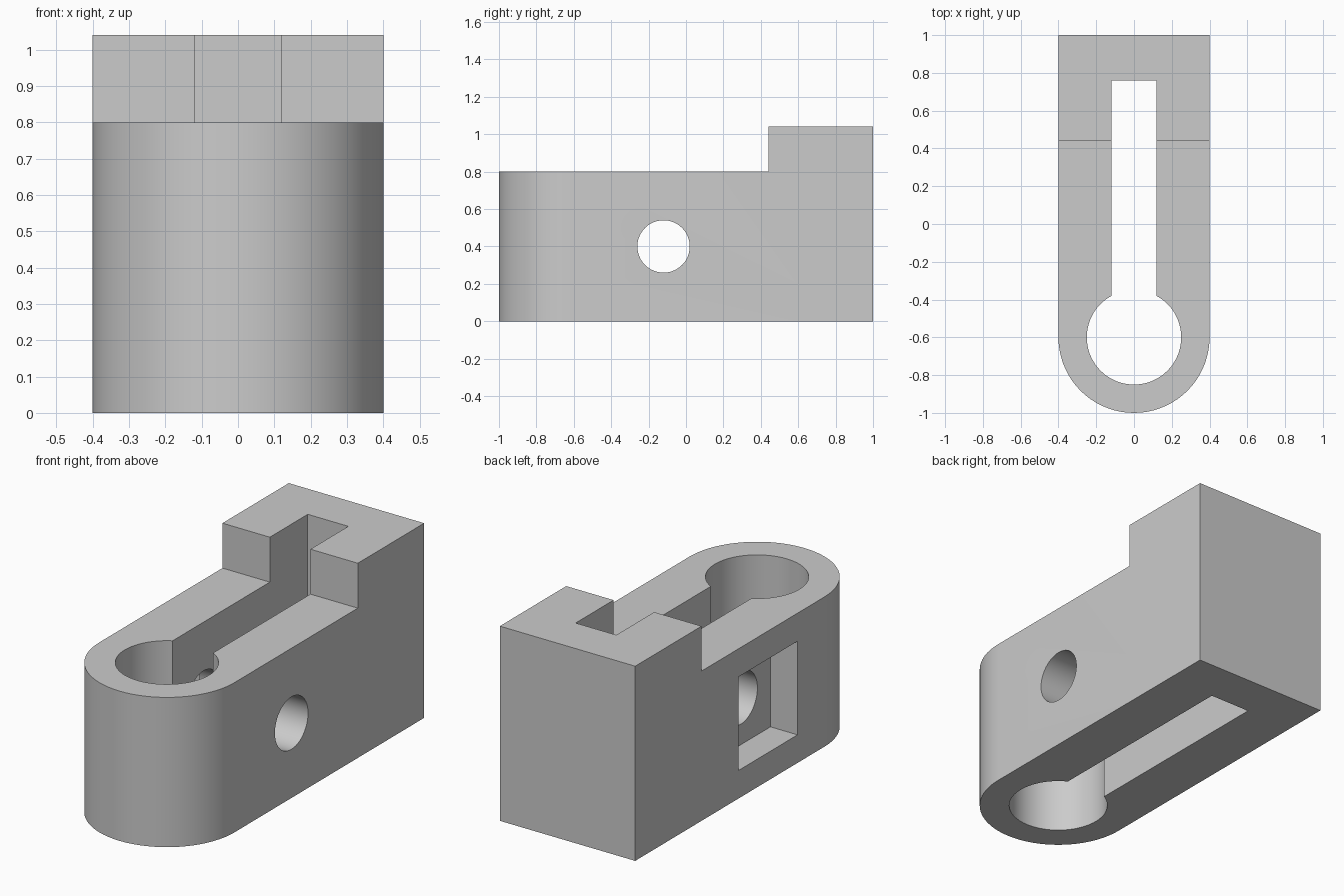
import bpy, bmesh, math
from mathutils import Vector

if "Cube" in bpy.data.objects:
    bpy.data.objects.remove(bpy.data.objects["Cube"])

grey = bpy.data.materials.new("plain grey")
grey.diffuse_color = (0.6, 0.6, 0.6, 1)
grey.use_nodes = True
grey.node_tree.nodes["Principled BSDF"].inputs["Base Color"].default_value = grey.diffuse_color


def arc(cx, cy, r, a0, a1, n):
    """Points along an arc, angles in degrees, both ends included."""
    return [(cx + r * math.cos(math.radians(a0 + (a1 - a0) * i / n)),
             cy + r * math.sin(math.radians(a0 + (a1 - a0) * i / n)))
            for i in range(n + 1)]


def prism(name, outline, lo, hi, axis="z"):
    """Extrude an outline (x, y) along z, or (y, z) along x."""
    place = (lambda p, d: (p[0], p[1], d)) if axis == "z" else (lambda p, d: (d, p[0], p[1]))
    bm = bmesh.new()
    face = bm.faces.new([bm.verts.new(place(p, lo)) for p in outline])
    ext = bmesh.ops.extrude_face_region(bm, geom=[face])
    shift = Vector(place((0, 0), hi - lo))
    bmesh.ops.translate(bm, vec=shift,
                        verts=[v for v in ext["geom"] if isinstance(v, bmesh.types.BMVert)])
    bmesh.ops.recalc_face_normals(bm, faces=bm.faces)
    mesh = bpy.data.meshes.new(name)
    bm.to_mesh(mesh)
    bm.free()
    mesh.materials.append(grey)
    ob = bpy.data.objects.new(name, mesh)
    bpy.context.collection.objects.link(ob)
    return ob


def rect(a0, a1, b0, b1):
    return [(a0, b0), (a1, b0), (a1, b1), (a0, b1)]


# Body: round nose at the front, square and taller at the back
body = prism("clamp_body", arc(0, -0.6, 0.4, 180, 360, 36) + [(0.4, 1), (-0.4, 1)], 0, 1.04)

# Keyhole slot: round bore joined to a straight slit
half = math.degrees(math.asin(0.12 / 0.25))
keyhole = arc(0, -0.6, 0.25, 90 + half, 450 - half, 56) + [(0.12, 0.76), (-0.12, 0.76)]

cutters = [
    prism("step_cutter", rect(-1.2, 0.44, 0.8, 1.3), -0.6, 0.6, "x"),
    prism("keyhole_cutter", keyhole, -0.2, 1.3),
    # Cross bolt hole and the square nut pocket on the left
    prism("bolt_hole_cutter", arc(-0.12, 0.4, 0.14, 0, 352.5, 47), -0.6, 0.6, "x"),
    prism("nut_pocket_cutter", rect(-0.37, 0.13, 0.15, 0.65), -0.6, -0.24, "x"),
]
for c in cutters:
    mod = body.modifiers.new(c.name, "BOOLEAN")
    mod.operation = "DIFFERENCE"
    mod.solver = "EXACT"
    mod.object = c

# Apply the cuts and remove the cutters
bpy.context.view_layer.objects.active = body
body.select_set(True)
for c in cutters:
    bpy.ops.object.modifier_apply(modifier=c.name)
    bpy.data.objects.remove(c)
for o in bpy.context.selected_objects:
    o.select_set(o == body)
bpy.ops.object.shade_smooth_by_angle(angle=math.radians(30))
